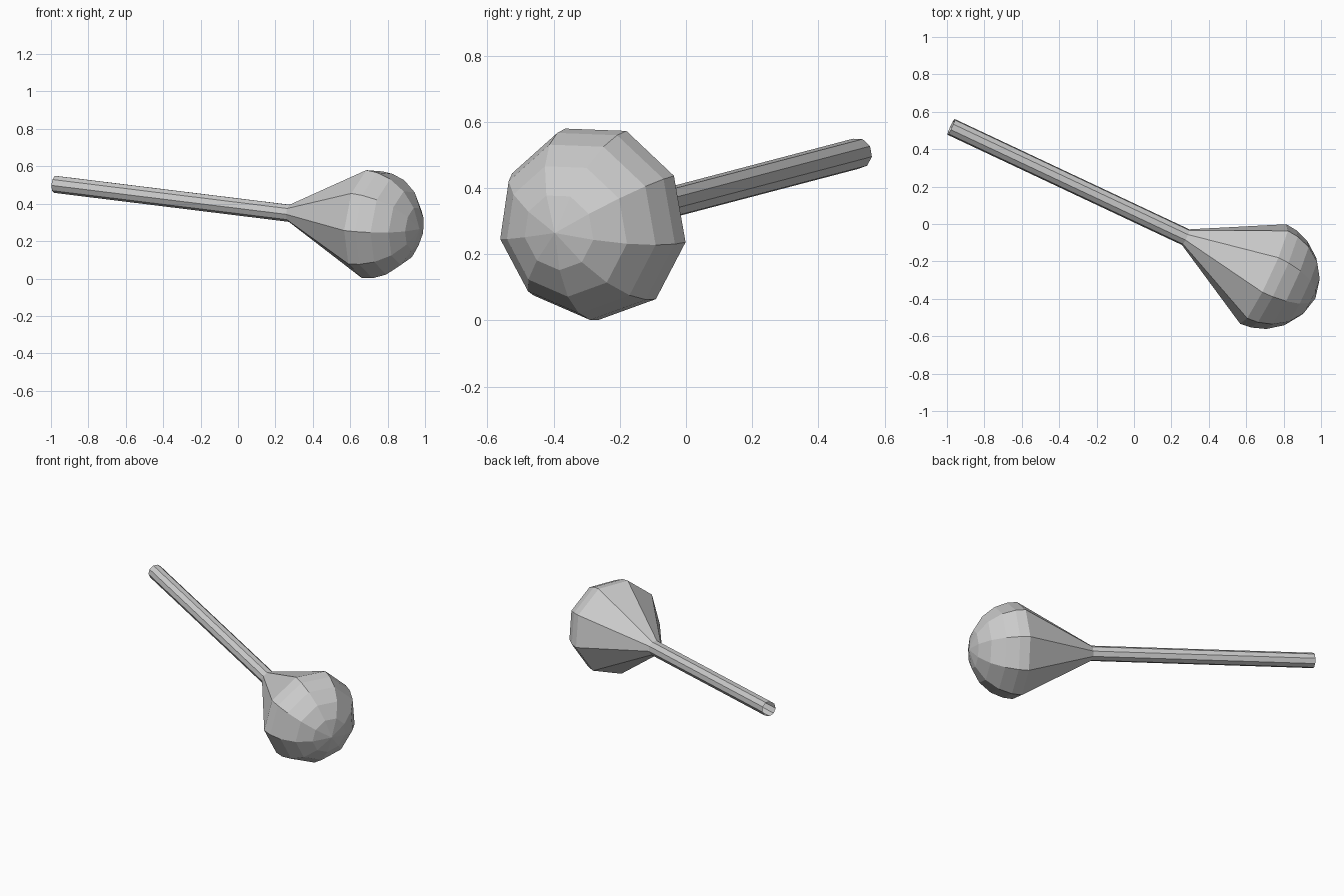
import bpy, bmesh
from math import sin, cos, radians
from mathutils import Vector

if "Cube" in bpy.data.objects:
    bpy.data.objects.remove(bpy.data.objects["Cube"])

SIDES = 9
PHASE = radians(28)
AXIS = Vector((0.8995, -0.423, -0.111)).normalized()   # from handle towards head
SIDE = Vector((-AXIS.y, AXIS.x, 0)).normalized()
UP = AXIS.cross(SIDE).normalized()
if UP.z < 0:
    UP = -UP
HEAD = Vector((0.697, -0.268, 0.298))                  # centre of the round head
R = 0.298


def lathe(name, profile, tip=None):
    """Turn (distance along axis, radius) pairs around the slanted axis."""
    bm = bmesh.new()
    rings = []
    for t, r in profile:
        ring = []
        for i in range(SIDES):
            a = PHASE + radians(360 / SIDES) * i
            ring.append(bm.verts.new(HEAD + AXIS * t + (SIDE * cos(a) + UP * sin(a)) * r))
        rings.append(ring)
    for lo, hi in zip(rings, rings[1:]):
        for i in range(SIDES):
            j = (i + 1) % SIDES
            bm.faces.new((lo[i], lo[j], hi[j], hi[i]))
    if tip is not None:
        top = bm.verts.new(HEAD + AXIS * tip)
        for i in range(SIDES):
            bm.faces.new((rings[-1][i], rings[-1][(i + 1) % SIDES], top))
    bmesh.ops.recalc_face_normals(bm, faces=bm.faces)
    mesh = bpy.data.meshes.new(name)
    bm.to_mesh(mesh)
    bm.free()
    obj = bpy.data.objects.new(name, mesh)
    bpy.context.collection.objects.link(obj)
    return obj


# Thin hollow handle, open at the far end
lathe("handle", [(-1.862, 0.047), (-0.467, 0.047)])

# Flared neck running into a rounded dome
dome = [(R * cos(radians(a)), R * sin(radians(a))) for a in (90, 78, 62, 43, 23)]
lathe("head", [(-0.467, 0.047)] + dome, tip=R * 1.02)
